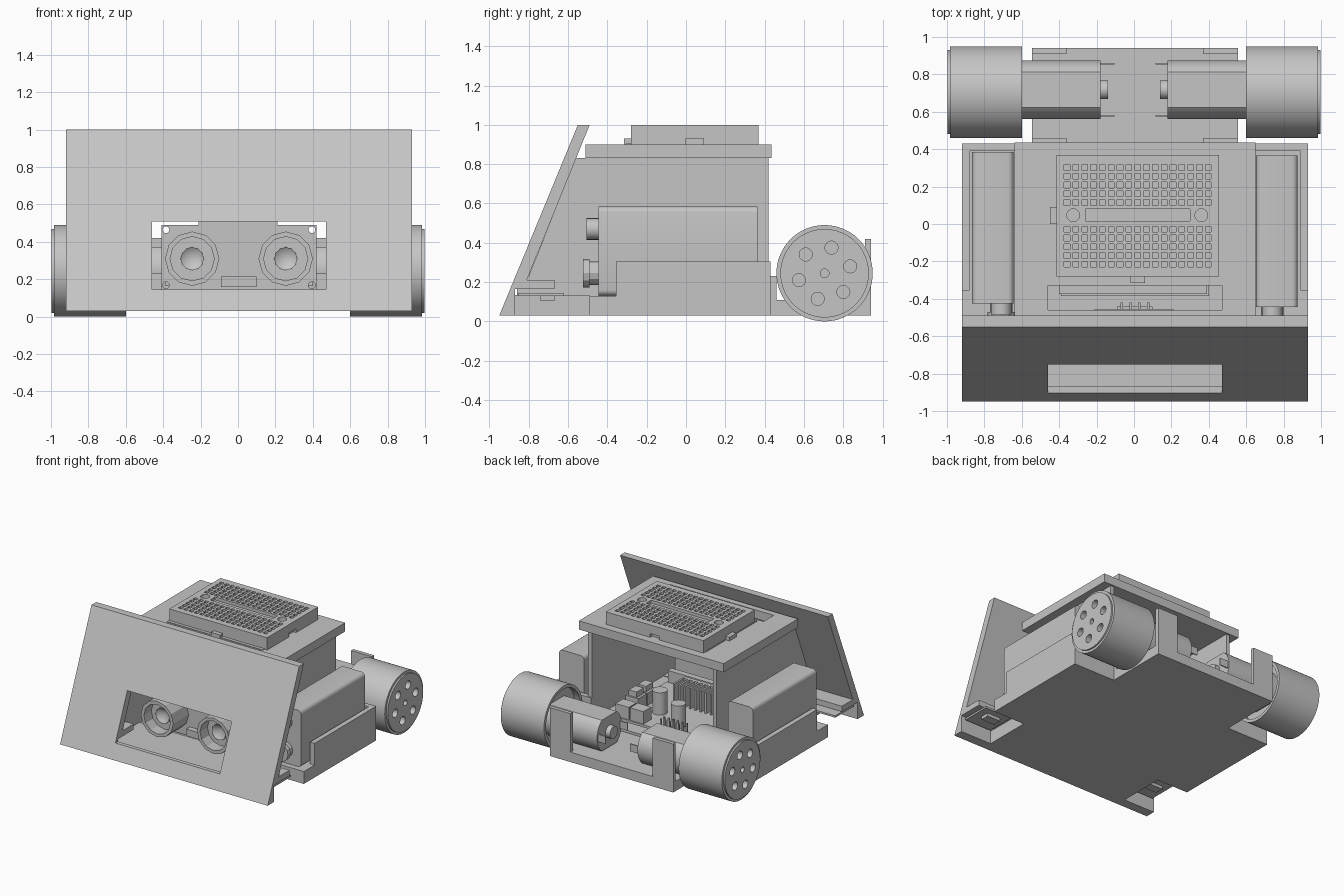
import bpy, bmesh, math
from mathutils import Vector, Matrix

if "Cube" in bpy.data.objects:
    bpy.data.objects.remove(bpy.data.objects["Cube"])

grey = bpy.data.materials.new("plain_grey")
grey.use_nodes = True
colour = (0.56, 0.56, 0.56, 1)
grey.diffuse_color = colour
grey.node_tree.nodes["Principled BSDF"].inputs["Base Color"].default_value = colour

AXES = {"x": Vector((1, 0, 0)), "y": Vector((0, 1, 0)), "z": Vector((0, 0, 1)),
        "-x": Vector((-1, 0, 0)), "-y": Vector((0, -1, 0))}


def add_box(bm, x0, x1, y0, y1, z0, z1):
    size = Matrix.Diagonal((x1 - x0, y1 - y0, z1 - z0, 1))
    mid = Matrix.Translation(((x0 + x1) / 2, (y0 + y1) / 2, (z0 + z1) / 2))
    bmesh.ops.create_cube(bm, size=1, matrix=mid @ size)


def add_lathe(bm, profile, at, axis, segments=32):
    """Spin (radius, height) points around an axis through a point."""
    part = bmesh.new()
    verts = [part.verts.new((r, 0, h)) for r, h in profile]
    edges = [part.edges.new(p) for p in zip(verts, verts[1:])]
    bmesh.ops.spin(part, geom=verts + edges, cent=(0, 0, 0), axis=(0, 0, 1),
                   angle=math.tau, steps=segments, use_duplicate=False)
    bmesh.ops.remove_doubles(part, verts=part.verts, dist=0.0002)
    bmesh.ops.recalc_face_normals(part, faces=part.faces)
    turn = Vector((0, 0, 1)).rotation_difference(AXES[axis]).to_matrix().to_4x4()
    part.transform(Matrix.Translation(at) @ turn)
    mesh = bpy.data.meshes.new("turned")
    part.to_mesh(mesh)
    part.free()
    bm.from_mesh(mesh)
    bpy.data.meshes.remove(mesh)


def add_rod(bm, radius, length, at, axis, segments=24):
    add_lathe(bm, [(0, 0), (radius, 0), (radius, length), (0, length)], at, axis, segments)


def add_slab(bm, outline, x0, x1):
    """Extrude a (y, z) outline along x."""
    face = bm.faces.new([bm.verts.new((x0, y, z)) for y, z in outline])
    out = bmesh.ops.extrude_face_region(bm, geom=[face])["geom"]
    moved = [v for v in out if isinstance(v, bmesh.types.BMVert)]
    bmesh.ops.translate(bm, verts=moved, vec=(x1 - x0, 0, 0))
    bmesh.ops.recalc_face_normals(bm, faces=bm.faces)


def finish(name, bm, cutter=None):
    mesh = bpy.data.meshes.new(name)
    bm.to_mesh(mesh)
    bm.free()
    mesh.materials.append(grey)
    ob = bpy.data.objects.new(name, mesh)
    bpy.context.collection.objects.link(ob)
    tool = finish(name + "_cutter", cutter) if cutter else None
    for other in bpy.context.selected_objects:
        other.select_set(False)
    ob.select_set(True)
    bpy.context.view_layer.objects.active = ob
    if tool:
        mod = ob.modifiers.new("cut", "BOOLEAN")
        mod.object, mod.operation, mod.solver = tool, "DIFFERENCE", "EXACT"
        bpy.ops.object.modifier_apply(modifier=mod.name)
        bpy.data.objects.remove(tool)
    bpy.ops.object.shade_smooth_by_angle(angle=math.radians(29))
    return ob


def box_part(name, *boxes):
    bm = bmesh.new()
    for b in boxes:
        add_box(bm, *b)
    return finish(name, bm)


# Sloped front plate with window and foot
bm, cut = bmesh.new(), bmesh.new()
add_slab(bm, [(-.95, .03), (-.55, 1), (-.49, 1), (-.81, .21), (-.67, .21),
              (-.67, .165), (-.87, .165), (-.87, .03)], -.92, .93)
add_box(cut, -.46, .47, -1, -.5, .145, .51)
finish("front_plate", bm, cut)

# Base floor and rear motor deck
box_part("base_floor", (-.92, .93, -.49, .43, .03, .13), (-.64, .65, -.872, -.49, .03, .135))
box_part("rear_deck", (-.545, .555, .43, .94, .03, .11))

# Inner side walls, trays, batteries and rear posts on both sides
for s, side in ((-1, "right"), (1, "left")):
    def span(a, b):
        return sorted((s * a + .005, s * b + .005))

    bm = bmesh.new()
    add_slab(bm, [(-.86, .03), (-.86, .17), (-.8, .23), (-.56, .83), (.42, .83), (.42, .03)],
             *span(.54, .572))
    finish(side + "_inner_wall", bm)
    box_part(side + "_tray_wall", (*span(.885, .925), -.355, .43, .03, .305),
             (*span(.54, .89), .39, .43, .03, .305))
    box_part(side + "_motor_post", (*span(.365, .55), .91, .94, .1, .42),
             (*span(.365, .55), .43, .46, .1, .23))

    # Battery with rounded long edges and two terminals
    bm = bmesh.new()
    back = .375 - s * .01
    front = back - .81
    add_box(bm, *span(.648, .87), front, back, .13, .585)
    edges = [e for e in bm.edges if abs(e.verts[0].co.y - e.verts[1].co.y) > .5]
    bmesh.ops.bevel(bm, geom=edges, offset=.03, segments=4, profile=.5, affect="EDGES")
    mid = s * .725 + .015
    add_rod(bm, .055, .06, (mid, front, .47), "-y", 24)
    add_rod(bm, .06, .05, (mid, front, .245), "-y", 12)
    add_rod(bm, .073, .035, (mid, front - .045, .245), "-y", 12)
    finish(side + "_battery", bm)

    # Small floor sensor in the foot pocket
    bm = bmesh.new()
    add_box(bm, *span(.66, .9), -.855, -.62, .13, .145)
    add_box(bm, *span(.72, .84), -.74, -.67, .105, .13)
    finish(side + "_floor_sensor", bm)

    # Wheel with six holes
    axis = "x" if s > 0 else "-x"
    bm, cut = bmesh.new(), bmesh.new()
    add_lathe(bm, [(0, .998), (.225, .998), (.225, .985), (.245, .985), (.245, .6),
                   (.22, .6), (.22, .65), (0, .65)], (0, .705, .245), axis, 64)
    for k in range(6):
        a = math.radians(75 + 60 * k)
        add_rod(cut, .033, .1, (s * .94, .705 + .135 * math.cos(a), .245 + .135 * math.sin(a)), axis)
    add_rod(cut, .022, .1, (s * .94, .705, .245), axis)
    finish(side + "_wheel", bm, cut)

    # Motor: round can with flat top and bottom, boss and contacts
    bm = bmesh.new()
    add_rod(bm, .157, .48, (s * .18, .718, .245), axis, 48)
    for v in bm.verts:
        v.co.z = min(max(v.co.z, .12), .37)
    add_rod(bm, .05, .04, (s * .14, .718, .245), axis)
    for y in (.578, .858):
        add_box(bm, *span(.11, .19), y - .004, y + .004, .215, .275)
    finish(side + "_motor", bm)

# Lid with slot behind the distance sensor
bm, cut = bmesh.new(), bmesh.new()
add_box(bm, -.64, .65, -.51, .435, .83, .9)
add_box(cut, -.46, .47, -.46, -.33, .7, 1)
finish("lid", bm, cut)

# Plug board with rows of holes, centre channel, screw holes and notches
bm, cut = bmesh.new(), bmesh.new()
add_box(bm, -.415, .455, -.28, .37, .9, 1)
for col in range(17):
    for row in range(5):
        x = -.358 + .0472 * col
        for top in (.302, -.028):
            y = top - .0468 * row
            add_box(cut, x - .015, x + .015, y - .015, y + .015, .975, 1.1)
add_box(cut, -.26, .3, .015, .08, .975, 1.1)
for x in (-.325, .36):
    add_rod(cut, .034, .2, (x, .047, .96), "z")
add_box(cut, .43, .5, 0, .09, .88, .93)
add_box(cut, -.02, .06, .345, .4, .88, .93)
finish("plug_board", bm, cut)
box_part("plug_board_edges", (-.42, .43, -.305, .34, .9, .906),
         (-.45, -.41, 0, .09, .9, .93), (-.02, .06, -.315, -.27, .9, .93))

# Distance sensor: board, two tubes, crystal and pins
bm, cut = bmesh.new(), bmesh.new()
add_box(bm, -.41, .42, -.485, -.46, .14, .49)
for x in (-.385, .395):
    for z in (.168, .465):
        add_rod(cut, .018, .1, (x, -.52, z), "y", 16)
finish("distance_sensor_board", bm, cut)
bm = bmesh.new()
for x in (-.245, .255):
    add_lathe(bm, [(0, 0), (.145, 0), (.145, .195), (.118, .195), (.118, .1), (.062, .1),
                   (.062, .125), (0, .08)], (x, -.485, .31), "-y", 12)
finish("distance_sensor_tubes", bm)
bm = bmesh.new()
add_box(bm, -.09, .1, -.53, -.485, .16, .215)
add_box(bm, -.21, .21, -.49, -.455, .49, .51)
for k in range(4):
    x = -.065 + .047 * k
    add_box(bm, x - .007, x + .007, -.46, -.42, .468, .482)
add_box(bm, -.09, .1, -.46, -.44, .33, .42)
finish("distance_sensor_parts", bm)

# Motor driver inside: board, terminals, capacitors, heat sink, pins
box_part("driver_board", (-.39, .4, -.385, .38, .165, .185),
         *[(x, x + .04, y, y + .04, .13, .165) for x in (-.37, .34) for y in (-.36, .32)])
box_part("screw_terminals", (-.4, .39, -.375, -.325, .185, .28),
         *[(x, x + .12, .27, .37, .185, .285) for x in (.12, .25)],
         *[(.28, .39, y, y + .11, .185, .285) for y in (-.02, .1)],
         *[(.3, .37, y, y + .09, .285, .33) for y in (-.01, .11)])
bm = bmesh.new()
for x, y in ((.14, .13), (-.1, .24)):
    add_rod(bm, .055, .18, (x, y, .185), "z")
finish("capacitors", bm)
box_part("heat_sink", (-.2, .14, -.19, -.16, .185, .35),
         *[(x, x + .015, -.16, -.04, .185, .35) for x in (-.2 + .047 * k for k in range(8))])
box_part("header_pins", *[(x, x + .012, y, y + .012, .185, .27)
                          for x in (-.24 + .04 * k for k in range(6)) for y in (.32, .36)])
